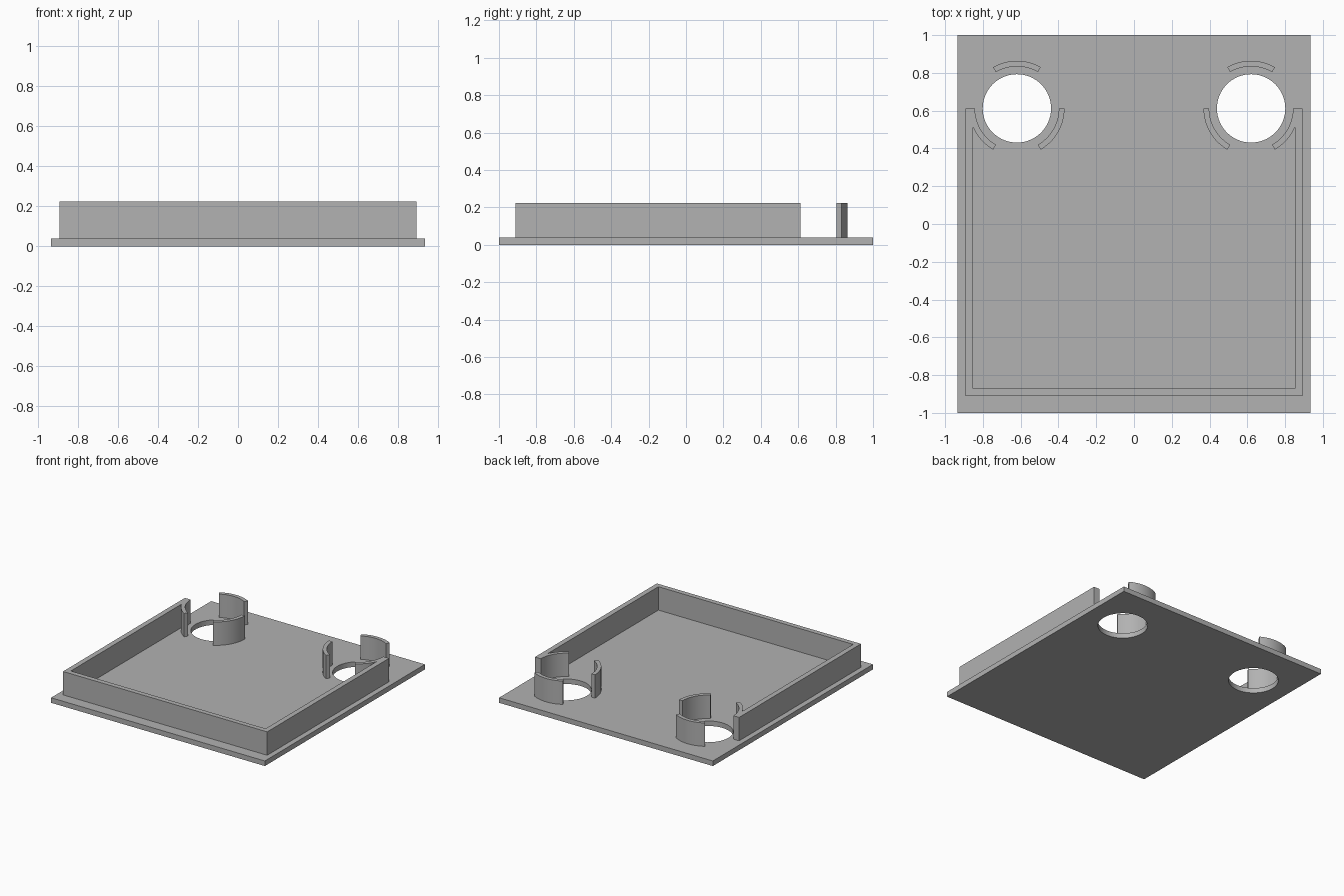
import bpy, bmesh, math

if "Cube" in bpy.data.objects:
    bpy.data.objects.remove(bpy.data.objects["Cube"])

HOLE_X, HOLE_Y, HOLE_R = 0.62, 0.612, 0.181
R_IN, R_OUT = 0.222, 0.252           # curved guard radii
BASE_Z, TOP_Z = 0.04, 0.225
WALL_OUT, WALL_IN = 0.893, 0.852     # half widths of the wall
FRONT_OUT, FRONT_IN = -0.911, -0.872

grey = bpy.data.materials.new("plain grey")
grey.diffuse_color = (0.445, 0.445, 0.445, 1)
grey.use_nodes = True
grey.node_tree.nodes["Principled BSDF"].inputs["Base Color"].default_value = grey.diffuse_color


def arc(cx, r, a0, a1, n=20):
    """Points along an arc around a hole centre, angles in degrees."""
    angles = [math.radians(a0 + (a1 - a0) * i / n) for i in range(n + 1)]
    return [(cx + r * math.cos(a), HOLE_Y + r * math.sin(a)) for a in angles]


def prism(name, outline, z0, z1):
    """Extrude a closed outline from z0 to z1."""
    bm = bmesh.new()
    face = bm.faces.new([bm.verts.new((x, y, z0)) for x, y in outline])
    ext = bmesh.ops.extrude_face_region(bm, geom=[face], use_keep_orig=True)
    for v in ext["geom"]:
        if isinstance(v, bmesh.types.BMVert):
            v.co.z = z1
    bmesh.ops.recalc_face_normals(bm, faces=bm.faces[:])
    mesh = bpy.data.meshes.new(name)
    bm.to_mesh(mesh)
    bm.free()
    mesh.materials.append(grey)
    obj = bpy.data.objects.new(name, mesh)
    bpy.context.collection.objects.link(obj)
    return obj


def smooth(obj):
    bpy.ops.object.select_all(action='DESELECT')
    obj.select_set(True)
    bpy.context.view_layer.objects.active = obj
    bpy.ops.object.shade_smooth_by_angle(angle=math.radians(30))


# Base plate with two round holes
plate = prism("base_plate", [(-0.935, -1), (0.935, -1), (0.935, 1), (-0.935, 1)], 0, BASE_Z)
for side, s in (("left", -1), ("right", 1)):
    cutter = prism(side + "_hole_cutter", arc(s * HOLE_X, HOLE_R, 0, 360, 64)[:-1], -0.1, 0.1)
    cutter.hide_render = True
    cutter.hide_set(True)
    mod = plate.modifiers.new(side + "_hole", 'BOOLEAN')
    mod.operation = 'DIFFERENCE'
    mod.solver = 'EXACT'
    mod.object = cutter
    bpy.context.view_layer.objects.active = plate
    bpy.ops.object.modifier_apply(modifier=mod.name)
    bpy.data.objects.remove(cutter)
smooth(plate)

# Three-sided wall whose ends run into the outer curved guards
meet = math.degrees(math.acos((WALL_IN - HOLE_X) / R_OUT))
half = [(WALL_OUT, FRONT_OUT), (WALL_OUT, HOLE_Y)]
half += arc(HOLE_X, R_IN, 0, -60) + arc(HOLE_X, R_OUT, -60, -meet)
half += [(WALL_IN, FRONT_IN)]
wall = prism("wall", half + [(-x, y) for x, y in reversed(half)], BASE_Z, TOP_Z)
smooth(wall)

# Free-standing curved guards: one behind and one inward of each hole
for side, s in (("left", -1), ("right", 1)):
    for part, a0, a1 in (("back", 60, 120), ("inner", 180, 240)):
        pts = arc(HOLE_X, R_IN, a0, a1) + arc(HOLE_X, R_OUT, a1, a0)
        guard = prism(f"{side}_{part}_guard", [(s * x, y) for x, y in pts], BASE_Z, TOP_Z)
        smooth(guard)
